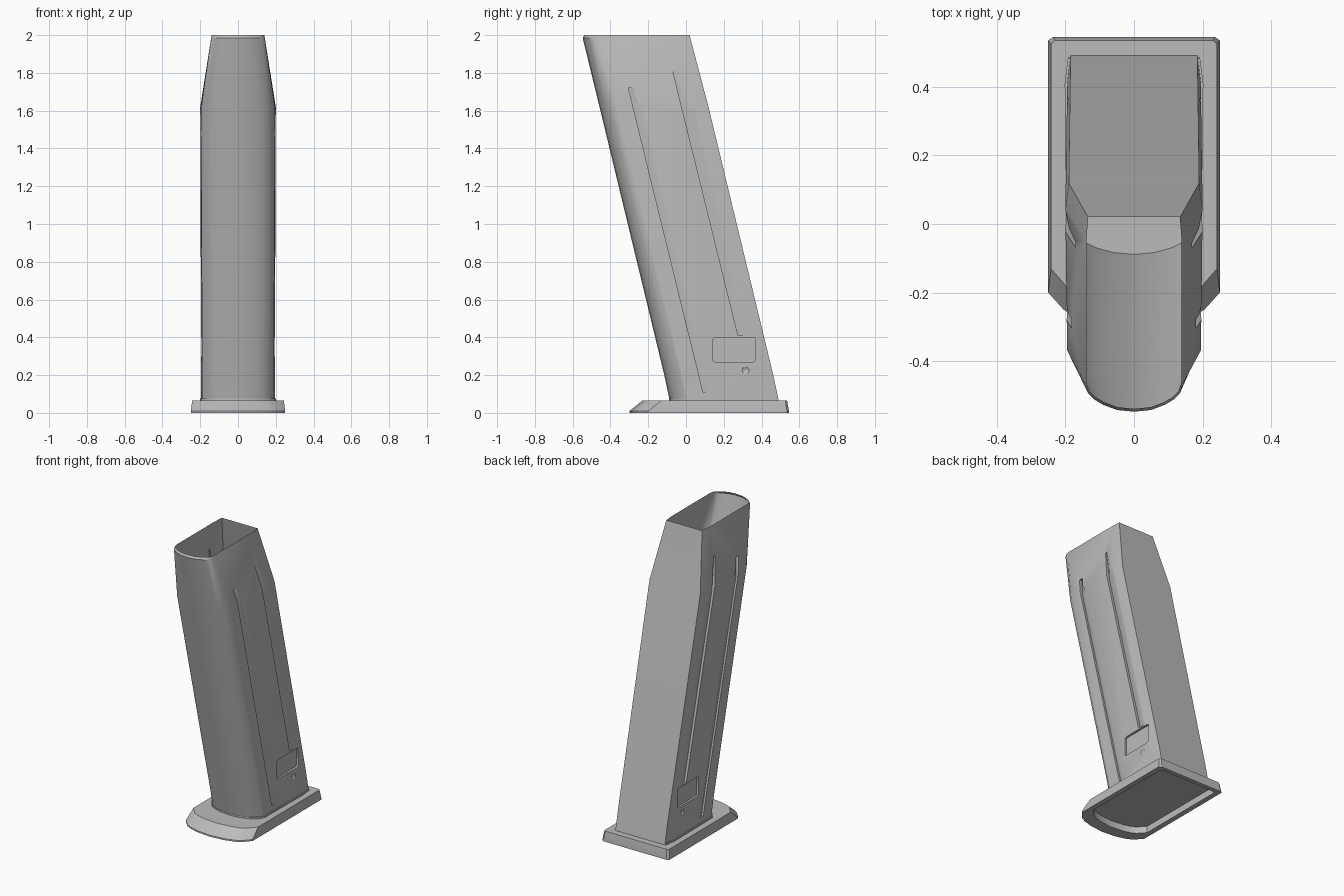
import bpy, bmesh, math
from mathutils import Matrix

cube = bpy.data.objects.get("Cube")
if cube:
    bpy.data.objects.remove(cube, do_unlink=True)

grey = bpy.data.materials.new("plain_grey")
grey.use_nodes = True
grey.diffuse_color = (0.5, 0.5, 0.5, 1)
grey.node_tree.nodes["Principled BSDF"].inputs["Base Color"].default_value = (0.5, 0.5, 0.5, 1)


def make_object(name, bm):
    bmesh.ops.recalc_face_normals(bm, faces=bm.faces)
    mesh = bpy.data.meshes.new(name)
    bm.to_mesh(mesh)
    bm.free()
    mesh.materials.append(grey)
    obj = bpy.data.objects.new(name, mesh)
    bpy.context.collection.objects.link(obj)
    return obj


def loft(name, rings):
    """Closed solid skinned over rings of equal point count."""
    bm = bmesh.new()
    loops = [[bm.verts.new(p) for p in ring] for ring in rings]
    for low, high in zip(loops, loops[1:]):
        for i in range(len(low)):
            j = (i + 1) % len(low)
            bm.faces.new((low[i], low[j], high[j], high[i]))
    bm.faces.new(loops[0])
    bm.faces.new(loops[-1])
    return make_object(name, bm)


def mirrored(half):
    """Full outline from the +x half, starting at the centre front."""
    return half + [(-x, y) for x, y in reversed(half) if x > 0]


def smooth(obj, angle):
    bpy.ops.object.select_all(action="DESELECT")
    obj.select_set(True)
    bpy.context.view_layer.objects.active = obj
    bpy.ops.object.shade_smooth_by_angle(angle=math.radians(angle))


# Slanted tube: (half width, distance behind the front edge)
wide = [(0, 0), (.06, .005), (.11, .018), (.145, .034), (.175, .058),
        (.195, .09), (.2, .5), (.19, .577)]
mouth = [(0, 0), (.05, .005), (.09, .02), (.115, .035), (.133, .052),
         (.142, .08), (.142, .5), (.136, .57)]
rim = [(x * .98, y * .98 + .0114) for x, y in mouth]


def tube_ring(half, z, front, scale=1):
    return [(x * scale, front + y, z) for x, y in mirrored(half)]


tube = loft("magazine_tube", [
    tube_ring(wide, .06, -.085, .975),
    tube_ring(wide, .2, -.115, .975),
    tube_ring(wide, 1.62, -.458),
    tube_ring(mouth, 1.985, -.547),
    tube_ring(rim, 2, -.55)])

# Cutters for both sides: wedge grooves, rectangular window and small notch
cutters = []
for side in (1, -1):
    for bottom, top, width in (((.09, .11), (-.305, 1.72), .055),
                               ((.275, .41), (-.07, 1.81), .065)):
        rings = []
        for z, depth in ((bottom[1], .178), (1.6, .182), (top[1], .16)):
            f = (z - bottom[1]) / (top[1] - bottom[1])
            y = bottom[0] + f * (top[0] - bottom[0])
            rings.append([(side * depth, y, z), (side * .2, y + width, z),
                          (side * .25, y + width, z), (side * .25, y, z)])
        cutters.append(loft("groove_cutter", rings))

    bm = bmesh.new()
    bmesh.ops.create_cube(bm, size=1, matrix=Matrix.Translation((side * .23, .255, .335))
                          @ Matrix.Diagonal((.1, .225, .13, 1)))
    bmesh.ops.bevel(bm, geom=[e for e in bm.edges
                              if abs(e.verts[0].co.x - e.verts[1].co.x) > .05],
                    offset=.012, segments=2, affect="EDGES", profile=.5)
    cutters.append(make_object("window_cutter", bm))

    bm = bmesh.new()
    bmesh.ops.create_uvsphere(bm, u_segments=12, v_segments=8, radius=.03,
                              matrix=Matrix.Translation((side * .217, .315, .225)))
    cutters.append(make_object("notch_cutter", bm))

for cutter in cutters:
    cutter.hide_render = True
    mod = tube.modifiers.new("cut", "BOOLEAN")
    mod.operation = "DIFFERENCE"
    mod.solver = "EXACT"
    mod.object = cutter

# Bake the cuts, then open the mouth
graph = bpy.context.evaluated_depsgraph_get()
baked = bpy.data.meshes.new_from_object(tube.evaluated_get(graph))
tube.modifiers.clear()
tube.data = baked
for cutter in cutters:
    bpy.data.objects.remove(cutter, do_unlink=True)
bm = bmesh.new()
bm.from_mesh(baked)
bmesh.ops.delete(bm, geom=[f for f in bm.faces if f.calc_center_median().z > 1.999],
                 context="FACES")
bm.to_mesh(baked)
bm.free()
smooth(tube, 30)

# Base plate: sloped nose, bevelled rim, hollow underside
foot = [(0, -.3), (.1, -.29), (.17, -.27), (.205, -.25), (.25, -.2), (.25, .535), (.235, .545)]
deck = [(0, -.23), (.1, -.22), (.16, -.205), (.19, -.19), (.242, -.13), (.242, .525), (.23, .535)]
hollow = [(0, -.22), (.09, -.21), (.14, -.195), (.17, -.18), (.215, -.13), (.215, .505), (.205, .515)]


def plate_ring(half, z):
    return [(x, y, z) for x, y in mirrored(half)]


plate = loft("base_plate", [plate_ring(hollow, .045), plate_ring(hollow, 0),
                            plate_ring(foot, 0), plate_ring(foot, .01),
                            plate_ring(deck, .066)])
smooth(plate, 25)

# Thin collar where the tube meets the plate
collar = loft("tube_collar", [tube_ring(wide, z, -.09, 1.01) for z in (.06, .076)])
smooth(collar, 30)
